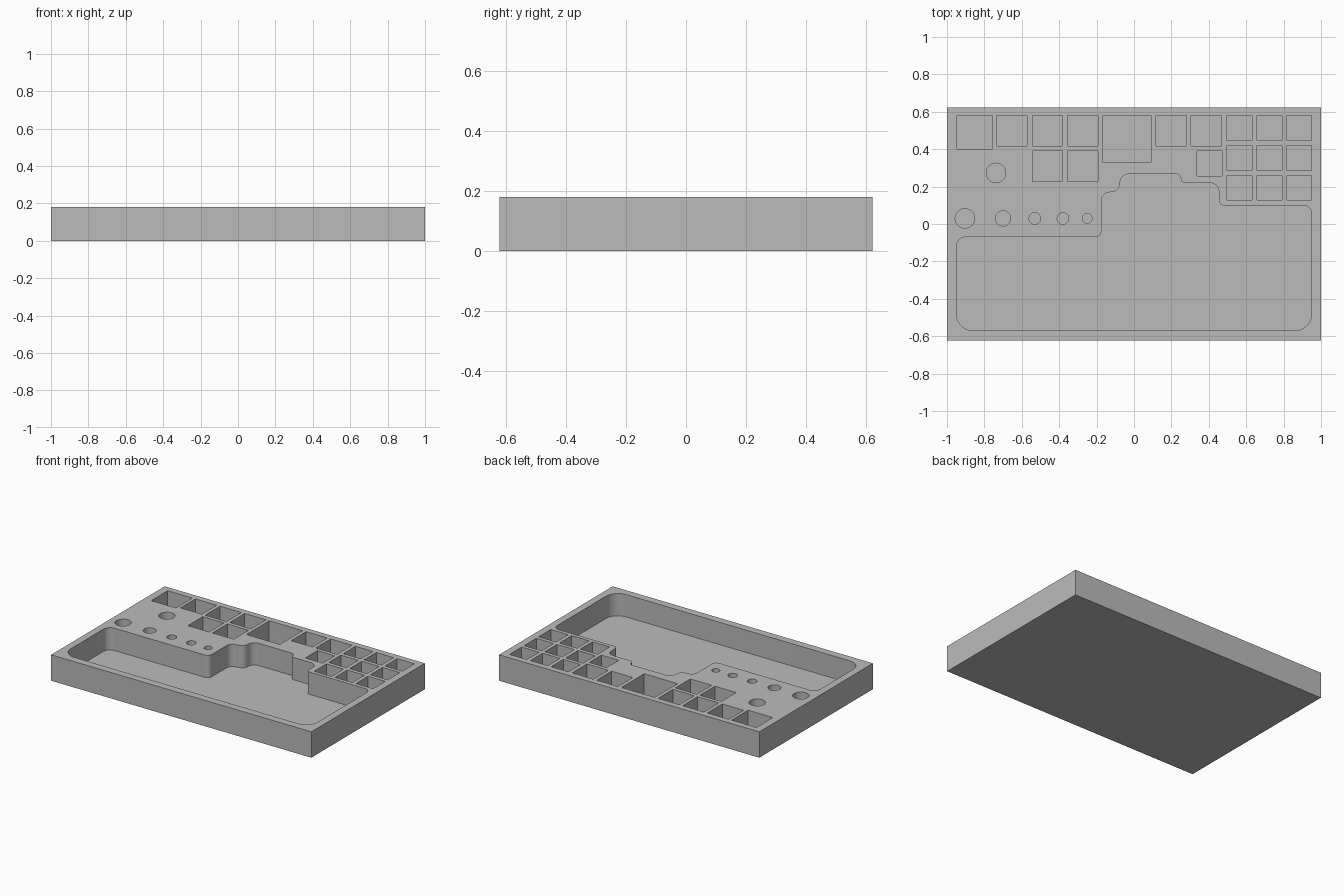
import bpy, bmesh, math
from mathutils import Vector

if "Cube" in bpy.data.objects:
    bpy.data.objects.remove(bpy.data.objects["Cube"], do_unlink=True)

HEIGHT, FLOOR, HALF_DEPTH = 0.18, 0.025, 0.623

grey = bpy.data.materials.new("plain grey")
grey.use_nodes = True
grey.diffuse_color = (0.5, 0.5, 0.5, 1)
grey.node_tree.nodes["Principled BSDF"].inputs["Base Color"].default_value = grey.diffuse_color


def prism(bm, outline, z0, z1):
    """Extrude a counter-clockwise outline from z0 to z1."""
    base = bm.faces.new([bm.verts.new((x, y, z0)) for x, y in outline])
    top = bmesh.ops.extrude_face_region(bm, geom=[base])["geom"]
    verts = [v for v in top if isinstance(v, bmesh.types.BMVert)]
    bmesh.ops.translate(bm, verts=verts, vec=(0, 0, z1 - z0))


def rectangle(x0, y0, x1, y1):
    return [(x0, y0), (x1, y0), (x1, y1), (x0, y1)]


def circle(x, y, r, n=48):
    return [(x + r * math.cos(math.tau * i / n), y + r * math.sin(math.tau * i / n)) for i in range(n)]


def rounded(corners, steps=10):
    """Round each right-angled corner (x, y, radius) with an arc."""
    points = []
    for i, (x, y, r) in enumerate(corners):
        p = Vector((x, y))
        a = (Vector(corners[i - 1][:2]) - p).normalized() * r
        b = (Vector(corners[(i + 1) % len(corners)][:2]) - p).normalized() * r
        for k in range(steps + 1):
            t = math.pi / 2 * k / steps
            points.append(tuple(p + a * (1 - math.sin(t)) + b * (1 - math.cos(t))))
    return points


def make_object(name, bm):
    bmesh.ops.recalc_face_normals(bm, faces=bm.faces)
    mesh = bpy.data.meshes.new(name)
    bm.to_mesh(mesh)
    bm.free()
    mesh.materials.append(grey)
    obj = bpy.data.objects.new(name, mesh)
    bpy.context.collection.objects.link(obj)
    return obj


# Solid tray block
bm = bmesh.new()
prism(bm, rectangle(-1, -HALF_DEPTH, 1, HALF_DEPTH), 0, HEIGHT)
tray = make_object("organizer_tray", bm)

# Large stepped pocket
outlines = [rounded([
    (-0.95, -0.57, 0.09), (0.95, -0.57, 0.09), (0.95, 0.10, 0.045),
    (0.455, 0.10, 0.025), (0.455, 0.22, 0.05), (0.25, 0.22, 0.023),
    (0.25, 0.267, 0.023), (-0.075, 0.267, 0.048), (-0.075, 0.17, 0.048),
    (-0.175, 0.17, 0.048), (-0.175, -0.07, 0.03), (-0.95, -0.07, 0.05)])]

# Square compartments: left, top, width, height
SMALL, MEDIUM = 0.133, 0.163
squares = [(-0.947, 0.58, 0.19, 0.18), (-0.166, 0.58, 0.256, 0.25), (0.337, 0.39, SMALL, SMALL)]
squares += [(x, 0.58, MEDIUM, MEDIUM) for x in (-0.734, -0.544, -0.355, 0.117, 0.306)]
squares += [(x, 0.39, MEDIUM, MEDIUM) for x in (-0.544, -0.355)]
squares += [(0.497 + 0.16 * i, 0.58 - 0.16 * j, SMALL, SMALL) for i in range(3) for j in range(3)]
outlines += [rectangle(x, y - h, x + w, y) for x, y, w, h in squares]

# Round holes
holes = [(-0.904, 0.03, 0.052), (-0.70, 0.03, 0.041), (-0.53, 0.03, 0.031),
         (-0.38, 0.03, 0.031), (-0.25, 0.03, 0.026), (-0.738, 0.273, 0.052)]
outlines += [circle(*hole) for hole in holes]

# Cut every pocket out of the block
bm = bmesh.new()
for outline in outlines:
    prism(bm, outline, FLOOR, HEIGHT + 0.1)
cutter = make_object("pocket_cutter", bm)
cutter.hide_render = True

cut = tray.modifiers.new("pockets", "BOOLEAN")
cut.operation = "DIFFERENCE"
cut.solver = "EXACT"
cut.object = cutter

bpy.ops.object.select_all(action="DESELECT")
tray.select_set(True)
bpy.context.view_layer.objects.active = tray
bpy.ops.object.modifier_apply(modifier=cut.name)
bpy.data.objects.remove(cutter, do_unlink=True)
bpy.ops.object.shade_smooth_by_angle(angle=math.radians(30))
